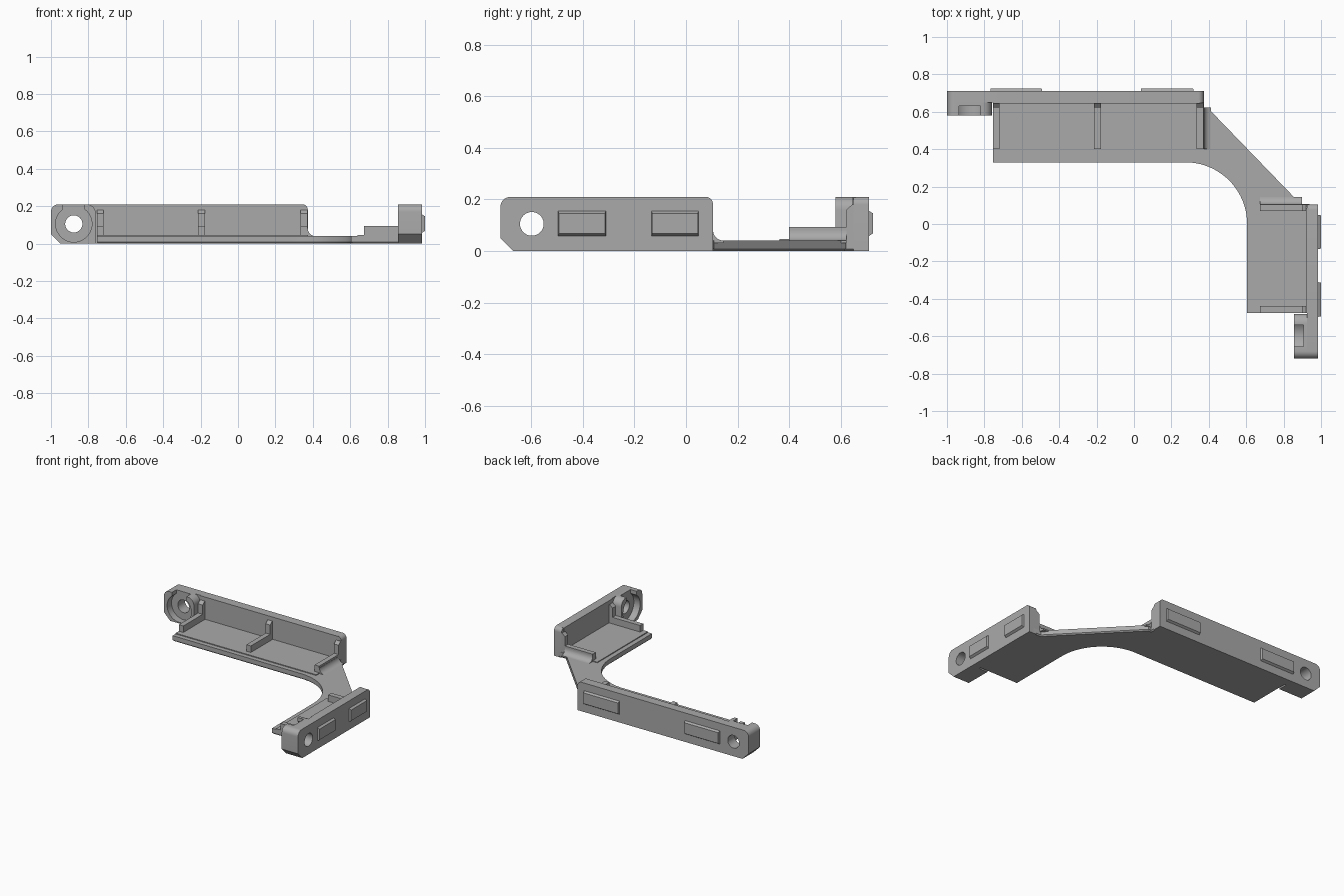
import bpy, bmesh
from math import sin, cos, pi, radians
from mathutils import Vector

old = bpy.data.objects.get("Cube")
if old:
    bpy.data.objects.remove(old, do_unlink=True)

grey = bpy.data.materials.new("plain grey")
grey.use_nodes = True
grey.diffuse_color = (0.4, 0.4, 0.4, 1)
grey.node_tree.nodes["Principled BSDF"].inputs["Base Color"].default_value = (0.4, 0.4, 0.4, 1)


# Rail frames: u runs along the rail, d goes inward from the outer face, z is up
def long_frame(u, d, z):
    return Vector((u, 0.71 - d, z))


def short_frame(u, d, z):
    return Vector((0.985 - d, u, z))


def arc(cx, cy, r, start, end, n=8):
    steps = [radians(start + (end - start) * i / n) for i in range(n + 1)]
    return [(cx + r * cos(a), cy + r * sin(a)) for a in steps]


def rect(a0, a1, b0, b1):
    return [(a0, b0), (a1, b0), (a1, b1), (a0, b1)]


def loft(name, bottom, top, bevel=0):
    """Solid between two matching loops of 3D points."""
    bm = bmesh.new()
    lo = [bm.verts.new(p) for p in bottom]
    hi = [bm.verts.new(p) for p in top]
    n = len(lo)
    base = bm.faces.new(lo)
    bm.faces.new(hi)
    for i in range(n):
        j = (i + 1) % n
        bm.faces.new((lo[i], lo[j], hi[j], hi[i]))
    bmesh.ops.recalc_face_normals(bm, faces=bm.faces)
    if bevel:
        bmesh.ops.bevel(bm, geom=list(base.edges), offset=bevel, segments=1, affect='EDGES')
    mesh = bpy.data.meshes.new(name)
    bm.to_mesh(mesh)
    bm.free()
    mesh.materials.append(grey)
    ob = bpy.data.objects.new(name, mesh)
    bpy.context.collection.objects.link(ob)
    return ob


def prism(name, frame, profile, d0, d1):
    """Extrude a (u, z) profile through the depth of a rail."""
    return loft(name, [frame(u, d0, z) for u, z in profile],
                [frame(u, d1, z) for u, z in profile])


def activate(ob):
    bpy.ops.object.select_all(action='DESELECT')
    ob.select_set(True)
    bpy.context.view_layer.objects.active = ob


def cut(ob, cutter):
    mod = ob.modifiers.new("cut", 'BOOLEAN')
    mod.operation = 'DIFFERENCE'
    mod.solver = 'EXACT'
    mod.object = cutter
    activate(ob)
    bpy.ops.object.modifier_apply(modifier=mod.name)


H = 0.21       # rail height
FLOOR = 0.04   # base plate thickness


def build_rail(name, frame, u0, u1, floor_start, depth, ribs, tabs):
    # Upright outer wall with rounded upper corners and one chamfered lower corner
    r = 0.04
    left = arc(u0 + r, H - r, r, 90, 180) + [(u0, 0.05), (u0 + 0.05, 0)]
    wall = prism(name + "_wall", frame,
                 left + [(u1, 0)] + arc(u1 - 0.03, H - 0.03, 0.03, 0, 90), 0, 0.06)
    # Lip along the top of the inner wall face
    prism(name + "_wall_lip", frame, rect(floor_start, u1 - 0.02, 0.18, H), 0.05, 0.065)

    # Thick screw boss at the free end
    boss_end = u0 + 0.24
    boss = prism(name + "_screw_boss", frame,
                 left + [(boss_end, 0)] + arc(boss_end - 0.05, H - 0.05, 0.05, 0, 90), 0, 0.13)
    c = u0 + 0.122
    hole = prism("hole_cutter", frame, arc(c, 0.105, 0.046, 0, 352.5, 47), -0.1, 0.3)
    bore = prism("bore_cutter", frame, arc(c, 0.105, 0.097, 0, 352.5, 47), 0.08, 0.3)
    slot = prism("slot_cutter", frame, rect(c - 0.058, c + 0.058, 0.12, 0.3), 0.08, 0.31)
    cut(wall, hole)
    for cutter in (hole, bore, slot):
        cut(boss, cutter)
    for cutter in (hole, bore, slot):
        bpy.data.objects.remove(cutter, do_unlink=True)

    # Raised floor pad
    prism(name + "_floor_pad", frame, rect(floor_start, u1, 0.02, FLOOR + 0.006), 0.03, depth - 0.033)

    # Cross ribs with a sloped upright against the wall
    side = [(0.03, 0.03), (depth - 0.07, 0.03), (depth - 0.07, 0.093),
            (0.088, 0.093), (0.088, 0.16), (0.065, 0.18), (0.03, 0.18)]
    for i, u in enumerate(ribs):
        loft(f"{name}_rib_{i + 1}", [frame(u - 0.018, d, z) for d, z in side],
             [frame(u + 0.018, d, z) for d, z in side])

    # Fillet from the end rib down to the bridge
    f = 0.04
    curve = arc(u1 + f, FLOOR + f, f, 180, 270)
    prism(name + "_end_fillet", frame,
          curve + [(u1 + f, FLOOR - 0.01), (u1 - 0.01, FLOOR - 0.01), (u1 - 0.01, FLOOR + f)],
          0.088, depth - 0.07)

    # Raised snap tabs with sloped edges on the outer face
    for i, (a, b) in enumerate(tabs):
        loft(f"{name}_snap_tab_{i + 1}",
             [frame(u, 0.005, z) for u, z in rect(a, b, 0.055, 0.158)],
             [frame(u, -0.015, z) for u, z in rect(a + 0.004, b - 0.004, 0.068, 0.146)])


build_rail("long_rail", long_frame, -1.0, 0.373, -0.755, 0.38,
           (-0.737, -0.195, 0.353), ((-0.77, -0.49), (0.035, 0.32)))
build_rail("short_rail", short_frame, -0.72, 0.105, -0.475, 0.38,
           (-0.457, 0.087), ((-0.497, -0.31), (-0.135, 0.05)))

# Base plate: both floors joined by a bridge with a curved inner corner
outline = [(-0.755, 0.33)] + arc(0.275, 0.0, 0.33, 90, 0, 20) + [
    (0.605, -0.475), (0.95, -0.475), (0.95, 0.105), (0.89, 0.108),
    (0.395, 0.62), (0.373, 0.62), (0.373, 0.68), (-0.755, 0.68)]
loft("base_plate", [(x, y, 0) for x, y in outline],
     [(x, y, FLOOR) for x, y in outline], bevel=0.008)

# Smooth the curves, keep the edges crisp
for ob in list(bpy.context.scene.objects):
    if ob.type == 'MESH':
        activate(ob)
        bpy.ops.object.shade_smooth_by_angle(angle=radians(25))
